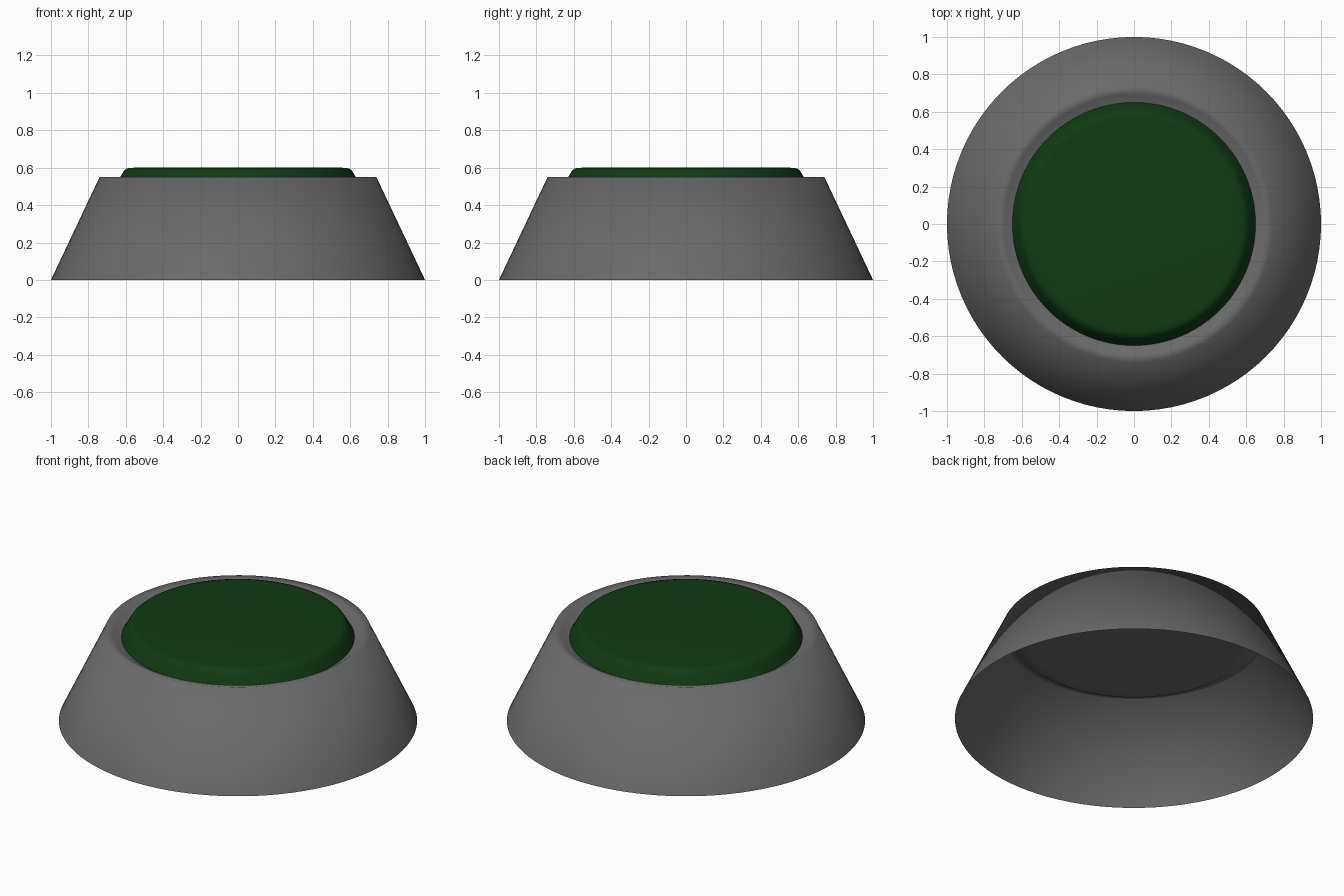
import bpy, bmesh, math

if "Cube" in bpy.data.objects:
    bpy.data.objects.remove(bpy.data.objects["Cube"])

SEG = 96


def material(name, rgb):
    m = bpy.data.materials.new(name)
    m.diffuse_color = (*rgb, 1.0)
    m.use_nodes = True
    m.node_tree.nodes["Principled BSDF"].inputs["Base Color"].default_value = m.diffuse_color
    return m


def lathe(name, profile, mat):
    """Revolve (radius, z) points around z; radius 0 closes with a pole."""
    bm = bmesh.new()
    rings = []
    for r, z in profile:
        if r == 0:
            rings.append([bm.verts.new((0, 0, z))] * SEG)
        else:
            rings.append([bm.verts.new((r * math.cos(2 * math.pi * i / SEG),
                                        r * math.sin(2 * math.pi * i / SEG), z))
                          for i in range(SEG)])
    for a, b in zip(rings, rings[1:]):
        for i in range(SEG):
            j = (i + 1) % SEG
            corners = [a[i], a[j], b[j], b[i]]
            bm.faces.new(list(dict.fromkeys(corners)))
    for f in bm.faces:
        f.smooth = True
    mesh = bpy.data.meshes.new(name)
    bm.to_mesh(mesh)
    bm.free()
    mesh.materials.append(mat)
    ob = bpy.data.objects.new(name, mesh)
    bpy.context.collection.objects.link(ob)
    return ob


grey = material("dark grey", (0.145, 0.145, 0.145))
green = material("dark green", (0.005, 0.043, 0.006))

# Hollow tapered housing: open base, sloping wall, rim, recess and floor
lathe("housing", [(1.0, 0), (0.74, 0.55), (0.695, 0.542), (0.65, 0.51),
                  (0.60, 0.51), (0, 0.51)], grey)

# Push cap: chamfered side with a softly rounded top edge
lathe("cap", [(0.65, 0.515), (0.63, 0.55), (0.61, 0.583), (0.597, 0.594),
              (0.58, 0.599), (0.55, 0.60), (0, 0.60)], green)
